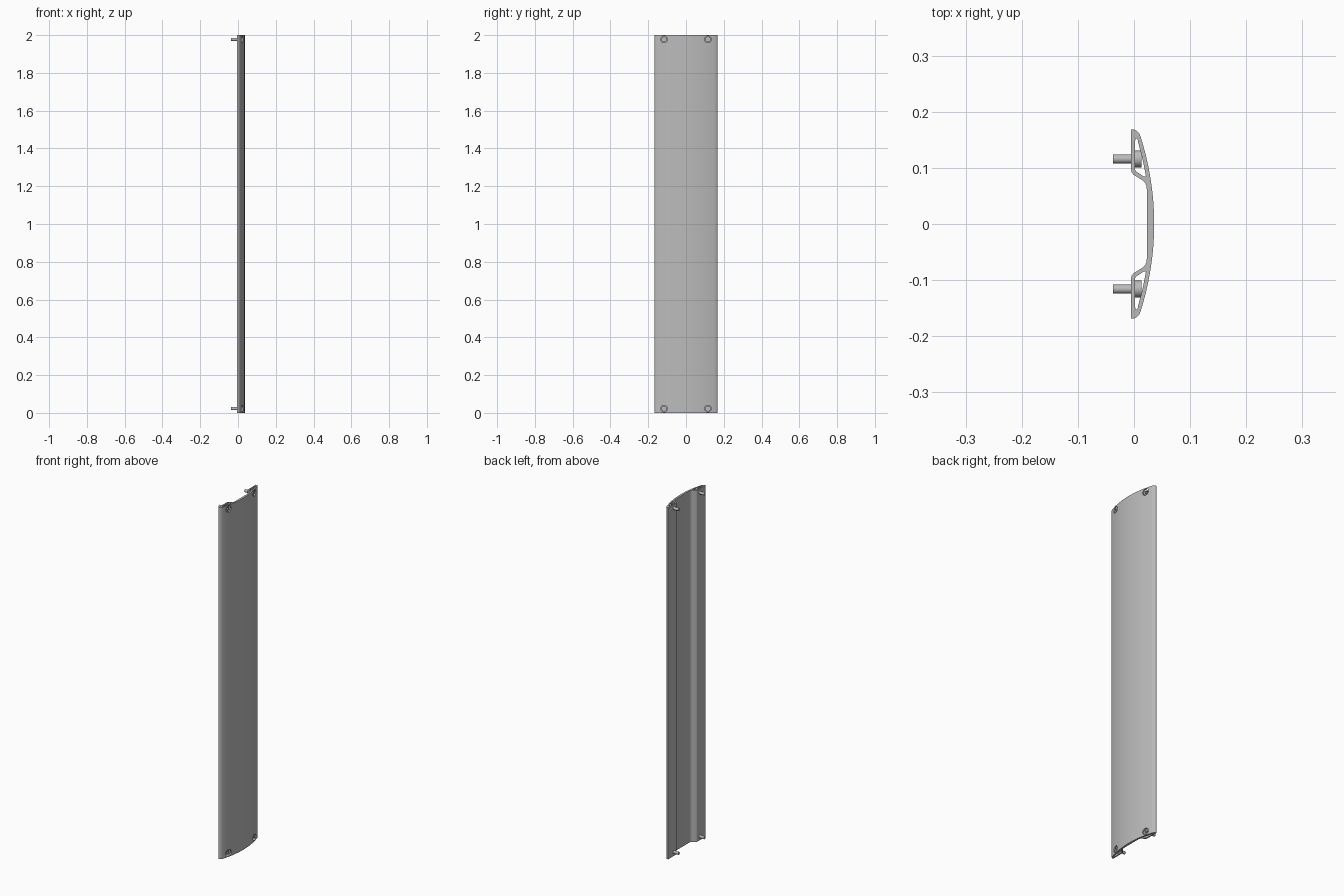
import bpy, bmesh, math
from mathutils import Matrix

cube = bpy.data.objects.get("Cube")
if cube:
    bpy.data.objects.remove(cube, do_unlink=True)

HEIGHT = 2.0
SCREW_Y, SCREW_Z = 0.116, 0.0225


def material(name, value):
    m = bpy.data.materials.new(name)
    m.use_nodes = True
    color = (value, value, value, 1)
    m.diffuse_color = color
    m.node_tree.nodes["Principled BSDF"].inputs["Base Color"].default_value = color
    return m


grey = material("satin grey", 0.5)


def add_object(name, bm):
    bmesh.ops.recalc_face_normals(bm, faces=bm.faces)
    mesh = bpy.data.meshes.new(name)
    bm.to_mesh(mesh)
    bm.free()
    mesh.materials.append(grey)
    ob = bpy.data.objects.new(name, mesh)
    bpy.context.collection.objects.link(ob)
    return ob


def prism(name, points, z0, z1):
    bm = bmesh.new()
    face = bm.faces.new([bm.verts.new((x, y, z0)) for x, y in points])
    ext = bmesh.ops.extrude_face_region(bm, geom=[face])
    verts = [v for v in ext["geom"] if isinstance(v, bmesh.types.BMVert)]
    bmesh.ops.translate(bm, verts=verts, vec=(0, 0, z1 - z0))
    return add_object(name, bm)


def x_cylinder(name, radius, x0, x1, y, z, sides=24):
    bm = bmesh.new()
    place = Matrix.Translation(((x0 + x1) / 2, y, z)) @ Matrix.Rotation(math.pi / 2, 4, "Y")
    bmesh.ops.create_cone(bm, cap_ends=True, segments=sides, radius1=radius,
                          radius2=radius, depth=x1 - x0, matrix=place)
    return add_object(name, bm)


def cut(ob, cutters):
    bpy.context.view_layer.objects.active = ob
    for c in cutters:
        mod = ob.modifiers.new("cut", "BOOLEAN")
        mod.operation, mod.solver, mod.object = "DIFFERENCE", "EXACT", c
        bpy.ops.object.modifier_apply(modifier=mod.name)
        bpy.data.objects.remove(c, do_unlink=True)


def smooth(ob):
    bpy.ops.object.select_all(action="DESELECT")
    ob.select_set(True)
    bpy.context.view_layer.objects.active = ob
    bpy.ops.object.shade_smooth_by_angle(angle=math.radians(30))


def bow(y, inset=0.0):
    # Outer curve of the section
    return 0.036 - inset - 0.024 * (y / 0.155) ** 2


# Half section, from the centre of the bowed face round to the inner recess
half = [(bow(y), y) for y in [0.155 * i / 12 for i in range(1, 13)]]
half += [(0.009, 0.162), (0.005, 0.166), (0.001, 0.168), (-0.005, 0.168),
         (-0.005, 0.096), (-0.004, 0.092), (-0.001, 0.088),
         (0.015, 0.078), (0.020, 0.073), (0.022, 0.068), (0.023, 0.060)]
mirrored = [(x, -y) for x, y in reversed(half)]
panel = prism("curved_panel", [(bow(0), 0)] + half + mirrored, 0, HEIGHT)

# Hollow chambers along both long edges
chamber = [(0.002, 0.148), (0.003, 0.152), (0.006, 0.153)]
chamber += [(bow(y, 0.0075), y) for y in (0.145, 0.13, 0.115, 0.1, 0.085)]
chamber += [(0.017, 0.085), (0.003, 0.094), (0.002, 0.097)]
cutters = [prism("chamber_cutter", [(x, s * y) for x, y in chamber], -0.1, HEIGHT + 0.1)
           for s in (1, -1)]

# Screw access holes in the bowed face
spots = [(s * SCREW_Y, z) for s in (1, -1) for z in (SCREW_Z, HEIGHT - SCREW_Z)]
cutters += [x_cylinder("hole_cutter", 0.018, 0.0025, 0.1, y, z) for y, z in spots]
cut(panel, cutters)
smooth(panel)

# Socket head screws
for i, (y, z) in enumerate(spots, 1):
    head = x_cylinder(f"screw_head_{i}", 0.015, 0.002, 0.013, y, z)
    cut(head, [x_cylinder("socket_cutter", 0.008, 0.006, 0.05, y, z, 6)])
    smooth(head)
    smooth(x_cylinder(f"screw_shank_{i}", 0.008, -0.037, 0.003, y, z))
